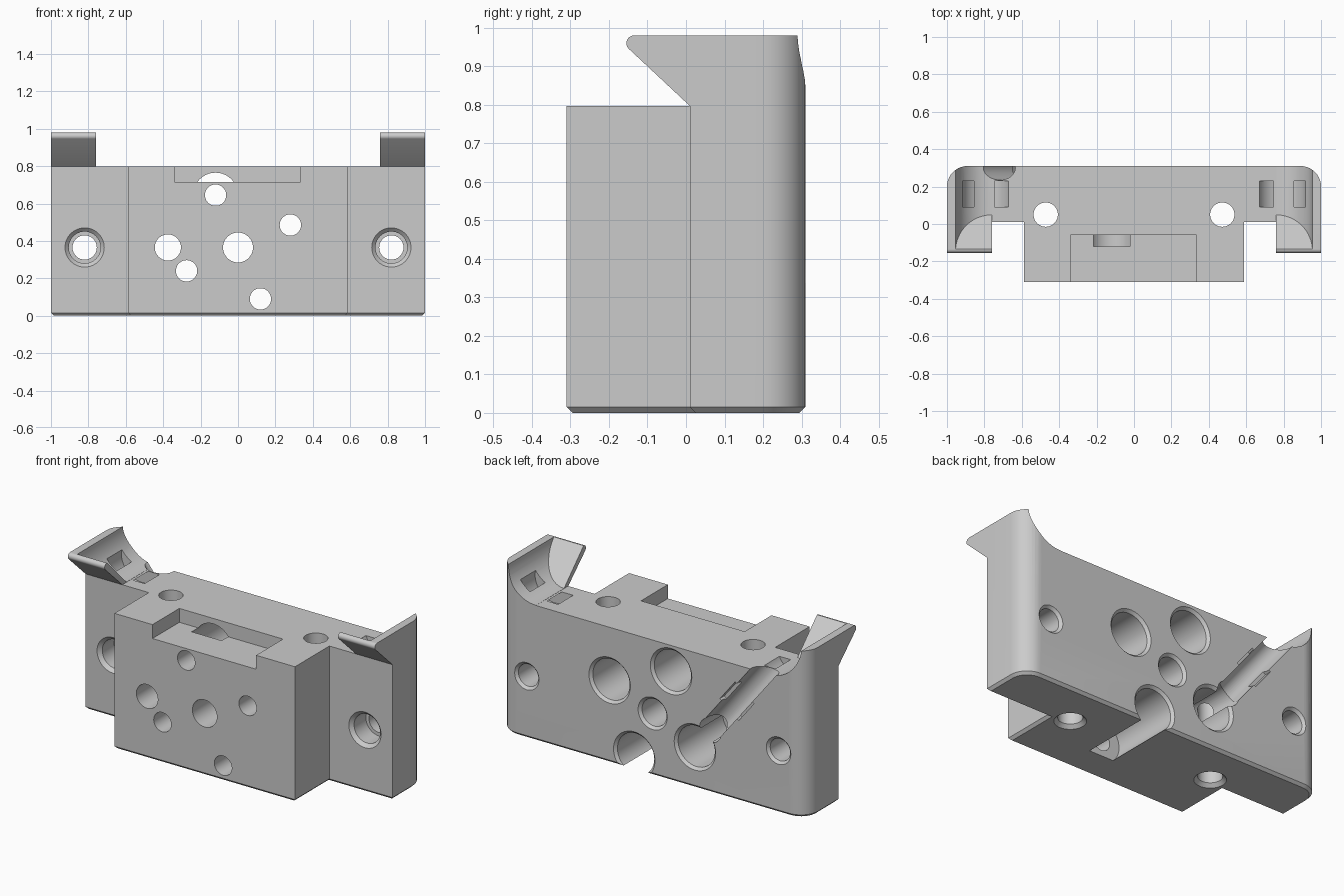
import bpy, bmesh
from math import cos, sin, pi, radians
from mathutils import Vector

if "Cube" in bpy.data.objects:
    bpy.data.objects.remove(bpy.data.objects["Cube"], do_unlink=True)

W, BACK, WING, FRONT = 1.0, 0.31, 0.01, -0.31
DECK, TOP = 0.797, 0.98
EAR = 0.76

grey = bpy.data.materials.new("plain grey")
grey.use_nodes = True
colour = (0.6, 0.6, 0.6, 1)
grey.diffuse_color = colour
grey.node_tree.nodes["Principled BSDF"].inputs["Base Color"].default_value = colour


def make(name, bm):
    bmesh.ops.recalc_face_normals(bm, faces=bm.faces)
    mesh = bpy.data.meshes.new(name)
    bm.to_mesh(mesh)
    bm.free()
    obj = bpy.data.objects.new(name, mesh)
    mesh.materials.append(grey)
    bpy.context.collection.objects.link(obj)
    return obj


def prism(points, offset):
    """Extrude a flat outline along a vector."""
    bm = bmesh.new()
    face = bm.faces.new([bm.verts.new(p) for p in points])
    ext = bmesh.ops.extrude_face_region(bm, geom=[face], use_keep_orig=True)
    moved = [v for v in ext["geom"] if isinstance(v, bmesh.types.BMVert)]
    bmesh.ops.translate(bm, verts=moved, vec=offset)
    return bm


def box(x0, x1, y0, y1, z0, z1):
    return prism([(x0, y0, z0), (x1, y0, z0), (x1, y1, z0), (x0, y1, z0)], (0, 0, z1 - z0))


def lathe(profile, origin, direction, ring=False, steps=40):
    """Turn (radius, distance) pairs about an axis."""
    bm = bmesh.new()
    turn = Vector(direction).to_track_quat('Z', 'Y')
    rows = [[bm.verts.new(Vector(origin) + turn @ Vector(
        (r * cos(2 * pi * i / steps), r * sin(2 * pi * i / steps), d)))
        for i in range(steps)] for r, d in profile]
    pairs = list(zip(rows, rows[1:]))
    if ring:
        pairs.append((rows[-1], rows[0]))
    else:
        bm.faces.new(rows[0])
        bm.faces.new(rows[-1])
    for a, b in pairs:
        for i in range(steps):
            j = (i + 1) % steps
            bm.faces.new((a[i], a[j], b[j], b[i]))
    return bm


def combine(target, bm, operation='DIFFERENCE'):
    tool = make("tool", bm)
    tool.hide_render = True
    mod = target.modifiers.new("combine", 'BOOLEAN')
    mod.operation, mod.solver, mod.object = operation, 'EXACT', tool
    bpy.context.view_layer.objects.active = target
    bpy.ops.object.modifier_apply(modifier=mod.name)
    bpy.data.objects.remove(tool, do_unlink=True)


# Main body: T-shaped footprint, rounded back corners, chamfered bottom
C = 0.588
outline = [(-W, WING), (-C, WING), (-C, FRONT), (C, FRONT),
           (C, WING), (W, WING), (W, BACK), (-W, BACK)]
bm = prism([(x, y, 0) for x, y in outline], (0, 0, TOP))
corners = [e for e in bm.edges if all(abs(v.co.x) == W and v.co.y > 0.2 for v in e.verts)
           and e.verts[0].co.x == e.verts[1].co.x]
bmesh.ops.bevel(bm, geom=corners, offset=0.11, segments=10, profile=0.5, affect='EDGES')
bottom = [e for e in bm.edges if all(v.co.z < 0.001 for v in e.verts)]
bmesh.ops.bevel(bm, geom=bottom, offset=0.015, segments=1, affect='EDGES')
body = make("carriage_block", bm)
combine(body, box(-EAR, EAR, -0.5, 0.5, DECK, 1.2))

for s in (-1, 1):
    # Slanted lip with rounded tip on each ear
    tip = [(-0.135 + 0.02 * cos(radians(a)), 0.96 + 0.02 * sin(radians(a)))
           for a in range(225, 89, -15)]
    lip = [(0.03, TOP), (0.03, DECK), (WING, DECK)] + tip
    combine(body, prism([(s * EAR, y, z) for y, z in lip], (s * (W - EAR), 0, 0)), 'UNION')

    # Curved scoop behind the lip
    bm = lathe([(0.194, 0), (0.194, 0.8)], (s * EAR, -0.4, 0.992), (0, 1, 0), steps=64)
    cut = bmesh.ops.bisect_plane(bm, geom=bm.verts[:] + bm.edges[:] + bm.faces[:],
                                 plane_co=(0, 0.05, DECK), plane_no=(0, 1, 1), clear_inner=True)
    rim = [e for e in cut["geom_cut"] if isinstance(e, bmesh.types.BMEdge)]
    bmesh.ops.holes_fill(bm, edges=rim)
    combine(body, bm)

    # Curved tie tunnel through the scoop floor
    combine(body, lathe([(0.07, 0), (0.13, 0), (0.13, 0.14), (0.07, 0.14)],
                        (s * 0.79, 0.09, 0.85), (0, 1, 0), ring=True))

    # Stepped mounting hole in each wing
    combine(body, lathe([(0.09, -0.01), (0.065, 0.015), (0.065, 0.17), (0.085, 0.17),
                         (0.085, 0.28), (0.115, 0.31)], (s * 0.82, BACK, 0.365), (0, -1, 0)))

    # Vertical hole
    combine(body, lathe([(0.095, -0.01), (0.065, 0.02), (0.065, 0.9)],
                        (s * 0.472, 0.05, 0), (0, 0, 1)))

# Pocket in the front of the deck
combine(body, box(-0.34, 0.335, -0.4, -0.06, 0.715, 0.9))

# Counterbored screw holes, open at the back
for x, z in ((-0.275, 0.24), (0.28, 0.485), (0.12, 0.09), (-0.12, 0.645)):
    combine(body, lathe([(0.145, -0.01), (0.12, 0.015), (0.12, 0.43),
                         (0.057, 0.43), (0.057, 0.7)], (x, BACK, z), (0, -1, 0)))

# Centre hole and wire hole
combine(body, lathe([(0.105, -0.01), (0.08, 0.015), (0.08, 0.7)], (0, BACK, 0.365), (0, -1, 0)))
combine(body, lathe([(0.07, -0.01), (0.07, 0.7)], (-0.375, BACK, 0.365), (0, -1, 0)))

# Diagonal wire groove across the back, with a wider step midway
start = Vector((-0.375, 0.3, 0.365))
along = Vector((-0.345, 0, 0.435)).normalized()
side = Vector((along.z, 0, -along.x))
combine(body, lathe([(0.065, 0), (0.065, 0.66)], start, along))
a, b = start + along * 0.2, start + along * 0.36
step = [a - side * 0.078, a + side * 0.078, b + side * 0.078, b - side * 0.078]
combine(body, prism([p - Vector((0, 0.03, 0)) for p in step], (0, 0.1, 0)))

# Shading
bpy.ops.object.select_all(action='DESELECT')
body.select_set(True)
bpy.context.view_layer.objects.active = body
bpy.ops.object.shade_smooth_by_angle(angle=radians(28))
